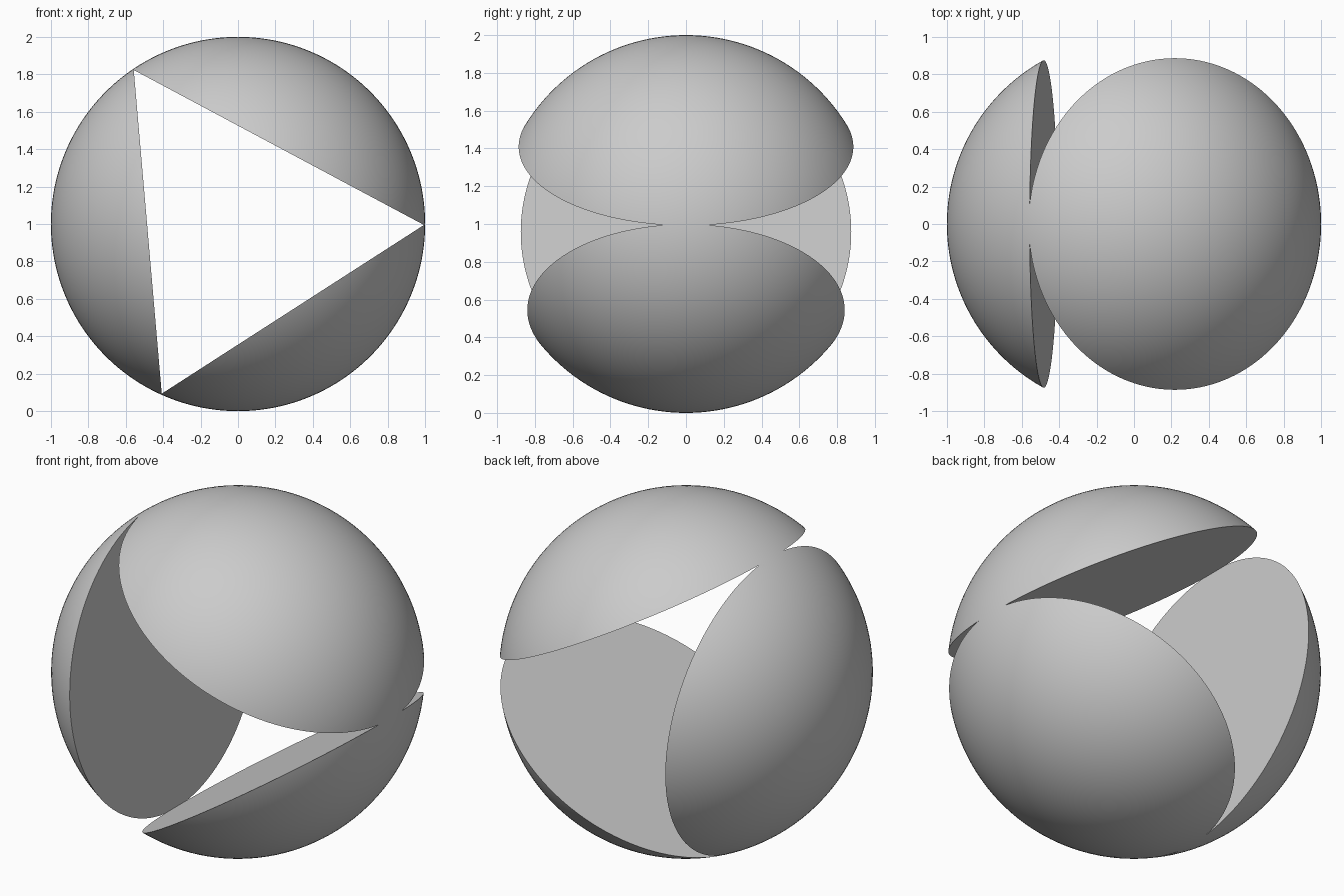
import bpy, bmesh, math
from mathutils import Matrix

cube = bpy.data.objects.get("Cube")
if cube:
    bpy.data.objects.remove(cube, do_unlink=True)

grey = bpy.data.materials.new("Plain grey")
colour = (0.6, 0.6, 0.6, 1)
grey.diffuse_color = colour
grey.use_nodes = True
grey.node_tree.nodes["Principled BSDF"].inputs["Base Color"].default_value = colour


def add_object(name, bm):
    mesh = bpy.data.meshes.new(name)
    bm.to_mesh(mesh)
    bm.free()
    mesh.materials.append(grey)
    obj = bpy.data.objects.new(name, mesh)
    bpy.context.collection.objects.link(obj)
    return obj


# Full ball, poles along the axis of the hole
bm = bmesh.new()
bmesh.ops.create_uvsphere(bm, u_segments=160, v_segments=80, radius=1)
bmesh.ops.rotate(bm, verts=bm.verts, matrix=Matrix.Rotation(math.pi / 2, 3, "X"))
bmesh.ops.translate(bm, verts=bm.verts, vec=(0, 0, 1))
ball = add_object("pierced_ball", bm)

# Triangular prism that passes right through, corners just inside the surface
bm = bmesh.new()
corners = [math.radians(a) for a in (-0.3, 124.1, 245.8)]
front = bm.faces.new([bm.verts.new((0.994 * math.cos(a), -1.5, 1 + 0.994 * math.sin(a)))
                      for a in corners])
back = bmesh.ops.extrude_face_region(bm, geom=[front])["geom"]
bmesh.ops.translate(bm, verts=[v for v in back if isinstance(v, bmesh.types.BMVert)],
                    vec=(0, 3, 0))
bmesh.ops.recalc_face_normals(bm, faces=bm.faces)
cutter = add_object("triangular_cutter", bm)
cutter.hide_render = True

# Cut the hole, then smooth the round surface and keep the rims sharp
cut = ball.modifiers.new("Triangular hole", "BOOLEAN")
cut.operation = "DIFFERENCE"
cut.solver = "EXACT"
cut.object = cutter
bpy.ops.object.select_all(action="DESELECT")
ball.select_set(True)
bpy.context.view_layer.objects.active = ball
bpy.ops.object.modifier_apply(modifier=cut.name)
bpy.ops.object.shade_smooth_by_angle(angle=math.radians(25))
bpy.data.objects.remove(cutter, do_unlink=True)
